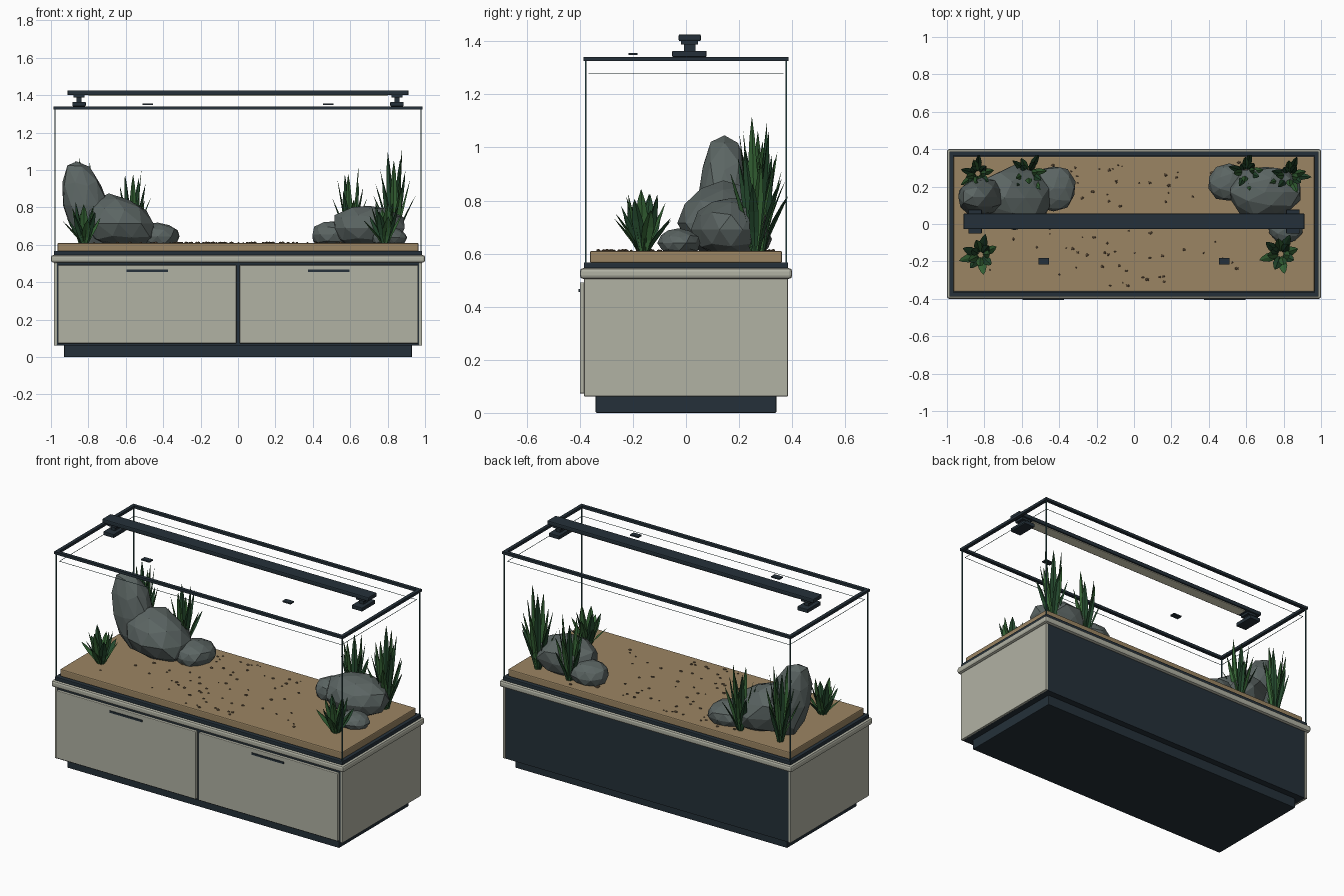
import bpy, bmesh, math, random
from mathutils import Vector

random.seed(7)
if "Cube" in bpy.data.objects:
    bpy.data.objects.remove(bpy.data.objects["Cube"])


def material(name, r, g, b):
    m = bpy.data.materials.new(name)
    m.use_nodes = True
    m.diffuse_color = (r, g, b, 1)
    m.node_tree.nodes["Principled BSDF"].inputs["Base Color"].default_value = (r, g, b, 1)
    return m


PALE = material("pale cabinet", 0.44, 0.445, 0.37)
DARK = material("dark navy trim", 0.018, 0.03, 0.041)
SAND = material("sand", 0.33, 0.235, 0.125)
PEBBLE = material("brown pebble", 0.12, 0.08, 0.045)
STONE = material("grey stone", 0.105, 0.13, 0.125)
LEAF = material("leaf green", 0.035, 0.125, 0.035)
DEEP = material("deep leaf green", 0.017, 0.065, 0.026)
LAMP = material("lamp diffuser", 0.75, 0.72, 0.55)
EDGE = material("glass edge", 0.03, 0.085, 0.09)


def finish(name, bm, *mats):
    me = bpy.data.meshes.new(name)
    bm.to_mesh(me)
    bm.free()
    ob = bpy.data.objects.new(name, me)
    bpy.context.collection.objects.link(ob)
    for m in mats:
        me.materials.append(m)
    return ob


def box(name, x, y, z, mat, bevel=0.0):
    """Box from (min, max) pairs, with an optional rounded edge."""
    bm = bmesh.new()
    bmesh.ops.create_cube(bm, size=1)
    for v in bm.verts:
        v.co = [lo + (c + 0.5) * (hi - lo) for c, (lo, hi) in zip(v.co, (x, y, z))]
    ob = finish(name, bm, mat)
    if bevel:
        mod = ob.modifiers.new("bevel", 'BEVEL')
        mod.width, mod.segments = bevel, 2
    return ob


def sym(half):
    return (-half, half)


def frame(name, hx, hy, z, w, mat):
    """Rectangular ring made from four bars."""
    for s, side in ((-1, "a"), (1, "b")):
        a, b = sorted((s * hy, s * (hy - w)))
        box(f"{name}_long_{side}", sym(hx), (a, b), z, mat)
        a, b = sorted((s * hx, s * (hx - w)))
        box(f"{name}_short_{side}", (a, b), sym(hy - w), z, mat)


# Cabinet
box("plinth", sym(0.93), sym(0.34), (0, 0.065), DARK, 0.004)
box("cabinet_body", sym(0.97), sym(0.38), (0.062, 0.505), DARK)
box("cabinet_top", sym(1.0), sym(0.4), (0.505, 0.545), PALE, 0.012)
for s, side in ((1, "left"), (-1, "right")):
    box(f"{side}_cabinet_side", sorted((s * 0.968, s * 0.984)), sym(0.384), (0.062, 0.505), PALE, 0.003)
    box(f"{side}_door", sorted((s * 0.009, s * 0.963)), (-0.4, -0.38), (0.073, 0.492), PALE, 0.004)
    box(f"{side}_door_handle", (s * 0.485 - 0.11, s * 0.485 + 0.11), (-0.405, -0.398), (0.455, 0.467), DARK)

# Tank base, edges, waterline and rim
box("tank_base", sym(0.985), sym(0.385), (0.543, 0.567), DARK, 0.004)
box("sand_bed", sym(0.965), sym(0.362), (0.565, 0.61), SAND, 0.006)
frame("tank_rim", 0.987, 0.387, (1.325, 1.341), 0.021, DARK)
frame("waterline", 0.967, 0.367, (1.277, 1.279), 0.002, EDGE)
for sx in (-1, 1):
    for sy in (-1, 1):
        box("glass_corner", sorted((sx * 0.975, sx * 0.981)), sorted((sy * 0.375, sy * 0.381)), (0.565, 1.326), EDGE)

# Lamp and lid grips
box("lamp_bar", sym(0.912), (-0.028, 0.056), (1.4, 1.426), DARK, 0.006)
box("lamp_diffuser", sym(0.8), (-0.018, 0.046), (1.396, 1.401), LAMP)
for s, side in ((1, "left"), (-1, "right")):
    c = s * 0.85
    box(f"{side}_lamp_foot", (c - 0.036, c + 0.036), (-0.052, 0.077), (1.341, 1.364), DARK, 0.003)
    box(f"{side}_lamp_post", (c - 0.014, c + 0.014), (-0.008, 0.036), (1.362, 1.402), DARK)
    box(f"{side}_lamp_clamp", (c - 0.03, c + 0.03), (-0.018, 0.046), (1.387, 1.4), DARK)
    c = s * 0.483
    box(f"{side}_lid_grip", (c - 0.028, c + 0.028), (-0.216, -0.182), (1.348, 1.356), DARK)


def rock(name, center, radii, lean=0.0, rough=0.07):
    """Faceted boulder: a jittered ball, leaned in x and cut off in the sand."""
    bm = bmesh.new()
    bmesh.ops.create_icosphere(bm, subdivisions=2, radius=1)
    for v in bm.verts:
        d = v.co * random.uniform(1 - rough, 1 + rough)
        v.co = Vector((d.x * radii[0] + lean * d.z, d.y * radii[1], d.z * radii[2])) + Vector(center)
        v.co.z = max(v.co.z, 0.6)
    bmesh.ops.convex_hull(bm, input=bm.verts)
    loose = [v for v in bm.verts if not v.link_faces]
    bmesh.ops.delete(bm, geom=loose, context='VERTS')
    finish(name, bm, STONE)


rock("tall_rock", (-0.815, 0.145, 0.81), (0.125, 0.105, 0.25), -0.05)
rock("broad_rock", (-0.64, 0.14, 0.715), (0.195, 0.165, 0.155), -0.05)
rock("low_rock", (-0.43, 0.19, 0.645), (0.125, 0.125, 0.075))
rock("main_right_rock", (0.7, 0.17, 0.69), (0.205, 0.145, 0.125))
rock("side_right_rock", (0.51, 0.22, 0.655), (0.115, 0.1, 0.075))
rock("front_right_rock", (0.81, -0.025, 0.64), (0.095, 0.08, 0.053))


def plant(name, x, y, height, spread, count, width):
    """Clump of folded, pointed blades; outer ones are shorter and bend more."""
    bm = bmesh.new()
    profile = ((0, 0.35), (0.3, 0.85), (0.6, 1.0), (0.85, 0.55), (1, 0.03))
    for i in range(count):
        ang = i * 2.4 + random.uniform(-0.3, 0.3)
        outer = (i + 0.5) / count
        out = Vector((math.cos(ang), math.sin(ang), 0))
        side = Vector((-out.y, out.x, 0))
        h = height * (1 - 0.5 * outer) * random.uniform(0.9, 1.0)
        reach = spread * (0.3 + 0.7 * outer)
        rows = []
        for t, w in profile:
            mid = Vector((x, y, 0.6)) + out * (0.012 + reach * t ** 1.5)
            mid.z += h * t
            half = side * (w * width / 2)
            fold = out * (w * width * 0.2)
            rows.append([bm.verts.new(p) for p in (mid - half + fold, mid, mid + half + fold)])
        for a, b in zip(rows, rows[1:]):
            for k in (0, 1):
                f = bm.faces.new((a[k], a[k + 1], b[k + 1], b[k]))
                f.material_index = i % 2
    finish(name, bm, LEAF, DEEP)


plant("back_right_tall_plant", -0.835, 0.27, 0.52, 0.10, 13, 0.036)
plant("back_right_plant", -0.565, 0.275, 0.42, 0.11, 12, 0.036)
plant("front_right_plant", -0.82, -0.165, 0.24, 0.11, 13, 0.045)
plant("back_left_plant", 0.6, 0.28, 0.43, 0.10, 12, 0.036)
plant("back_left_tall_plant", 0.83, 0.26, 0.53, 0.11, 14, 0.038)
plant("front_left_plant", 0.785, -0.16, 0.26, 0.11, 13, 0.047)

# Pebbles scattered on the sand
bm = bmesh.new()
for i in range(85):
    made = bmesh.ops.create_icosphere(bm, subdivisions=1, radius=random.uniform(0.005, 0.012))
    at = Vector((random.uniform(-0.9, 0.9) * random.uniform(0.3, 1), random.uniform(-0.33, 0.33), 0.611))
    for v in made["verts"]:
        v.co = Vector((v.co.x, v.co.y * 0.8, v.co.z * 0.6)) + at
finish("pebbles", bm, PEBBLE)
